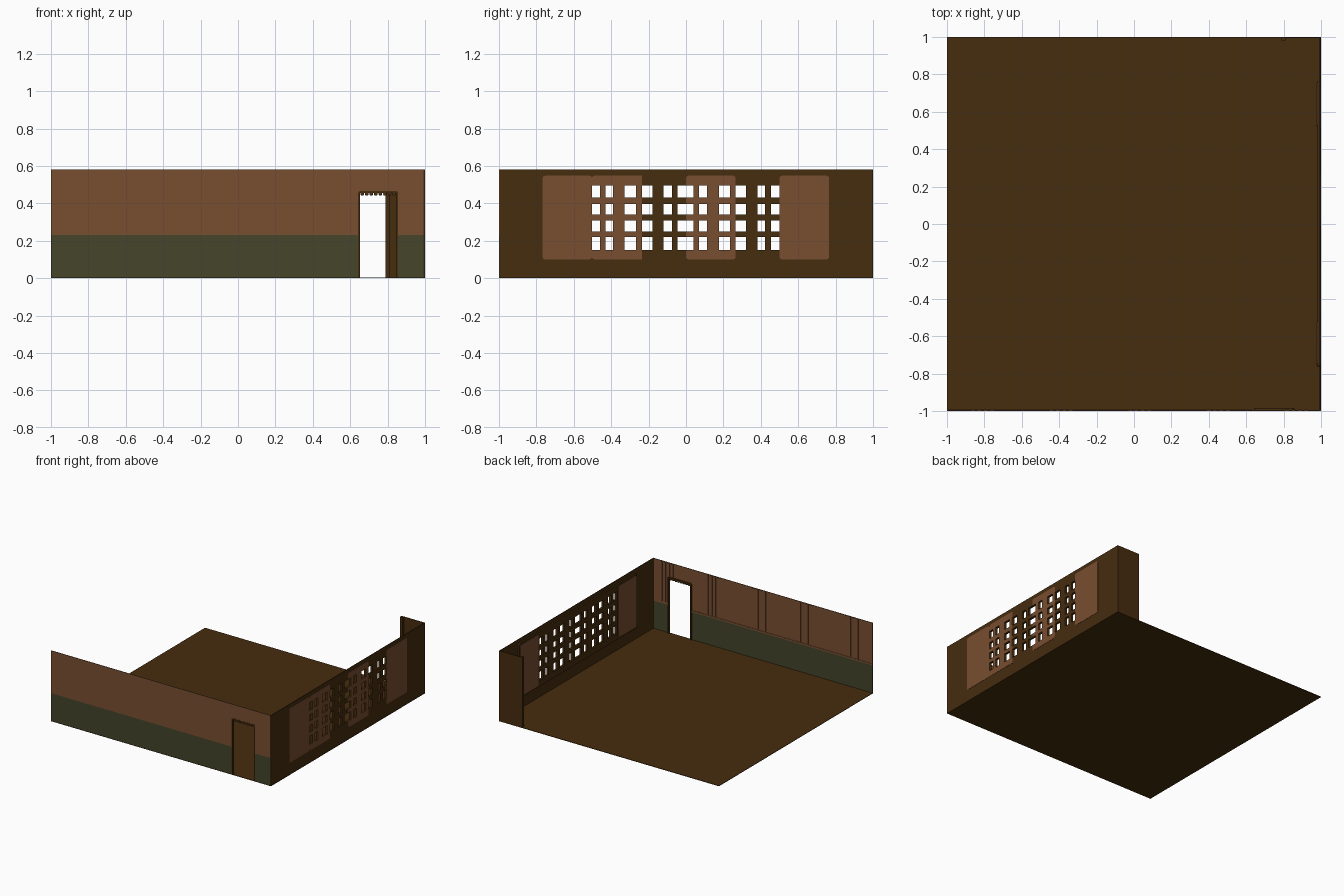
import bpy, bmesh

if "Cube" in bpy.data.objects:
    bpy.data.objects.remove(bpy.data.objects["Cube"])


def material(name, rgb):
    m = bpy.data.materials.new(name)
    m.diffuse_color = (*rgb, 1)
    m.use_nodes = True
    m.node_tree.nodes["Principled BSDF"].inputs["Base Color"].default_value = m.diffuse_color
    return m


DARK = material("dark wood", (0.061, 0.0255, 0.0045))
LIGHT = material("light wood", (0.188, 0.077, 0.0296))
GREEN = material("moss green", (0.058, 0.058, 0.0235))


def add_object(name, bm, mats):
    me = bpy.data.meshes.new(name)
    bm.to_mesh(me)
    bm.free()
    for m in mats:
        me.materials.append(m)
    ob = bpy.data.objects.new(name, me)
    bpy.context.collection.objects.link(ob)
    return ob


def box(name, x, y, z, mat):
    """Box between (min, max) pairs."""
    bm = bmesh.new()
    bmesh.ops.create_cube(bm, size=1)
    for v in bm.verts:
        v.co = [(a[0] + a[1]) / 2 + c * (a[1] - a[0]) for a, c in zip((x, y, z), v.co)]
    return add_object(name, bm, [mat])


def sheet(name, axis, depth, us, vs, mats, hole=lambda u, v: False,
          pick=lambda v: 0, radius=0, top_only=False):
    """Upright slab across x or y, made of cells with some left open."""
    bm = bmesh.new()
    mid = (depth[0] + depth[1]) / 2
    grid = [[bm.verts.new((mid, u, v) if axis == 'x' else (u, mid, v)) for v in vs] for u in us]
    corners = [grid[i][-1] for i in (0, -1)]
    if not top_only:
        corners += [grid[i][0] for i in (0, -1)]
    for i in range(len(us) - 1):
        for j in range(len(vs) - 1):
            u, v = (us[i] + us[i + 1]) / 2, (vs[j] + vs[j + 1]) / 2
            if not hole(u, v):
                f = bm.faces.new((grid[i][j], grid[i + 1][j], grid[i + 1][j + 1], grid[i][j + 1]))
                f.material_index = pick(v)
    if radius:
        bmesh.ops.bevel(bm, geom=corners, offset=radius, segments=4, profile=0.5, affect='VERTICES')
    loose = [v for v in bm.verts if not v.link_faces]
    bmesh.ops.delete(bm, geom=loose, context='VERTS')
    ob = add_object(name, bm, mats)
    mod = ob.modifiers.new("thickness", 'SOLIDIFY')
    mod.thickness = depth[1] - depth[0]
    mod.offset = 0
    return ob


# Floor
box("floor", (-1, 1), (-1, 1), (0, 0.004), DARK)

# Front wall with green dado and doorway
D0, D1, DTOP = 0.652, 0.846, 0.455
sheet("front_wall", 'y', (-0.999, -0.995), [-1, D0, D1, 1], [0, 0.23, DTOP, 0.58],
      [LIGHT, GREEN], hole=lambda u, v: D0 < u < D1 and v < DTOP,
      pick=lambda v: 1 if v < 0.23 else 0)

# Door frame, scalloped head trim and side pegs
sheet("door_frame", 'y', (-1, -0.984), [0.642, D0, D1, 0.856], [0.004, DTOP, 0.465], [DARK],
      hole=lambda u, v: D0 < u < D1 and v < DTOP, radius=0.009, top_only=True)
for i in range(8):
    x = D0 + (i + 0.5) * (D1 - D0) / 8
    w = 0.009
    sheet("door_scallop", 'y', (-0.996, -0.988), [x - w, x + w], [0.442, 0.458], [DARK], radius=0.006)
for x in (0.638, 0.86):
    box("door_peg", (x - 0.004, x + 0.004), (-1, -0.99), (0.228, 0.246), LIGHT)

# Grouped slats on the inside of the front wall, above the dado
for k in range(-1, 4):
    for i in range(4):
        x = 0.45 - 0.42 * k + (i - 1.5) * 0.034
        z0 = 0.47 if D0 - 0.02 < x < D1 + 0.02 else 0.25
        box("wall_slat", (x - 0.009, x + 0.009), (-0.996, -0.991), (z0, 0.575), LIGHT)
box("slat_rail", (-0.995, 0.638), (-0.996, -0.992), (0.232, 0.245), LIGHT)

# Window openings in the right wall: columns and rows
COLS = [(-0.503, -0.46), (-0.43, -0.39), (-0.328, -0.267), (-0.235, -0.18), (-0.12, -0.075),
        (-0.045, 0.04), (0.07, 0.113), (0.177, 0.235), (0.265, 0.32), (0.383, 0.423), (0.455, 0.5)]
ROWS = [(0.15, 0.22), (0.25, 0.308), (0.34, 0.396), (0.43, 0.495)]


def window(u, v):
    return any(a < u < b for a, b in COLS) and any(a < v < b for a, b in ROWS)


def cuts(pairs, lo, hi):
    return sorted({lo, hi} | {c for p in pairs for c in p if lo < c < hi})


sheet("right_wall", 'x', (0.993, 0.998), cuts(COLS, -1, 1), cuts(ROWS, 0, 0.58), [DARK], hole=window)

# Lattice on the inside of the wall
sheet("window_lattice", 'x', (0.98, 0.993), cuts(COLS, -0.765, 0.765), cuts(ROWS, 0.1, 0.548),
      [DARK], hole=window, radius=0.015)

# Light sliding panels on the outside
for a, b in ((-0.767, -0.503), (-0.503, -0.234), (0.0, 0.265), (0.5, 0.765)):
    sheet("outer_panel", 'x', (0.998, 1.0), cuts(COLS, a, b), cuts(ROWS, 0.1, 0.548),
          [LIGHT], hole=window, radius=0.015)

# Solid end panels on the inside
for s in (-1, 1):
    a, b = sorted((s * 0.52, s * 0.755))
    sheet("inner_end_panel", 'x', (0.976, 0.98), [a, b], [0.115, 0.535], [LIGHT], radius=0.015)

# Short back wall with end post
box("back_wall", (0.79, 0.998), (0.995, 1), (0, 0.58), DARK)
box("back_post", (0.788, 0.81), (0.98, 0.999), (0, 0.58), DARK)
